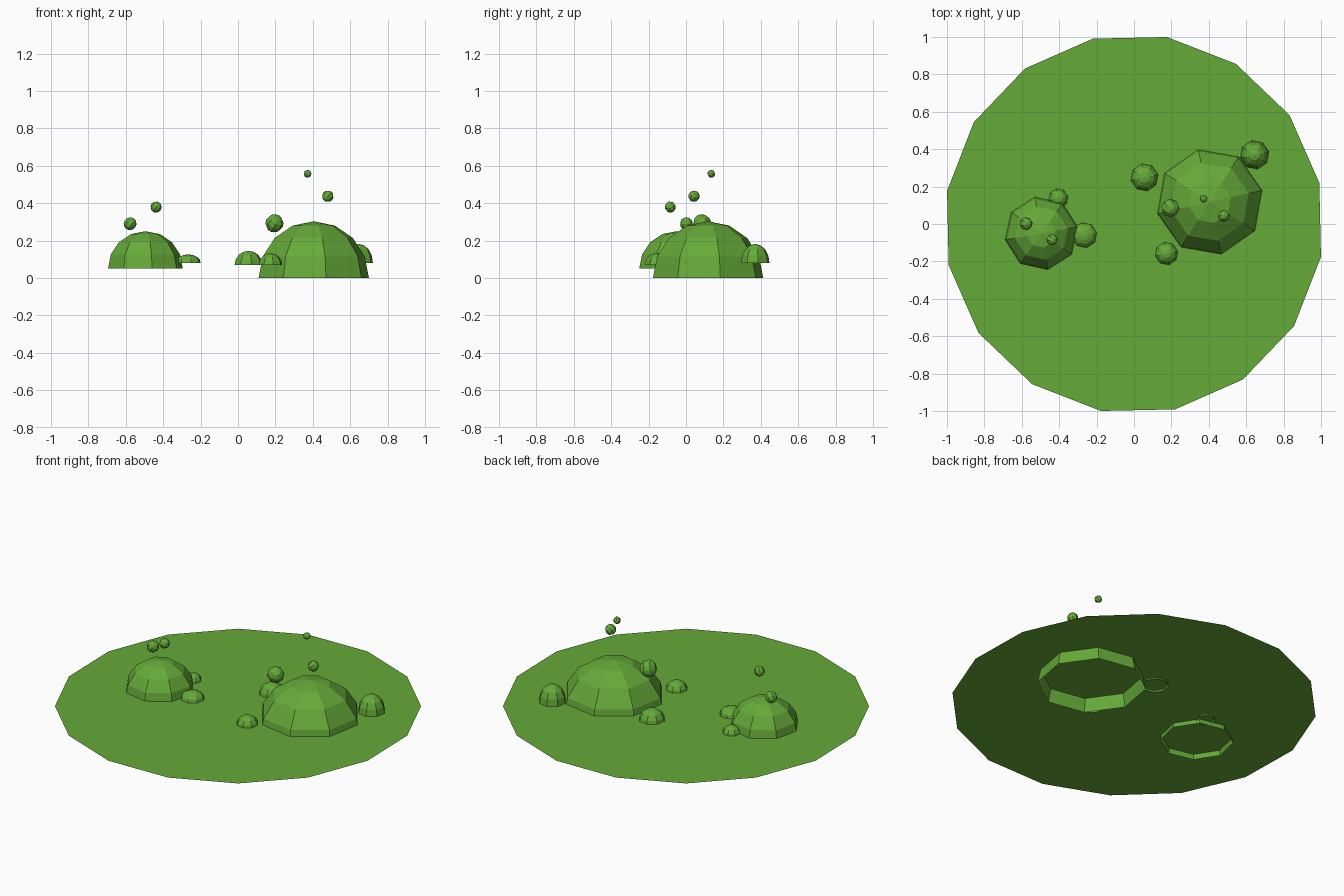
import bpy, bmesh
from math import sin, cos, pi, radians
from mathutils import Matrix, Euler

if "Cube" in bpy.data.objects:
    bpy.data.objects.remove(bpy.data.objects["Cube"])

green = bpy.data.materials.new("slime_green")
green.diffuse_color = (0.13, 0.40, 0.04, 1)
green.use_nodes = True
green.node_tree.nodes["Principled BSDF"].inputs["Base Color"].default_value = green.diffuse_color


def add_object(name, bm, location=(0, 0, 0)):
    mesh = bpy.data.meshes.new(name)
    bm.to_mesh(mesh)
    bm.free()
    mesh.materials.append(green)
    obj = bpy.data.objects.new(name, mesh)
    obj.location = location
    bpy.context.collection.objects.link(obj)
    return obj


def dome(name, x, y, z, radius, height, phase=12, sides=8, rings=4):
    """Open-bottomed faceted half sphere with its rim at z."""
    bm = bmesh.new()
    loops = []
    for i in range(rings):
        a = pi / 2 * i / rings
        loops.append([bm.verts.new((radius * cos(a) * cos(radians(phase) + 2 * pi * k / sides),
                                    radius * cos(a) * sin(radians(phase) + 2 * pi * k / sides),
                                    height * sin(a))) for k in range(sides)])
    top = bm.verts.new((0, 0, height))
    for k in range(sides):
        n = (k + 1) % sides
        for low, high in zip(loops, loops[1:]):
            bm.faces.new((low[k], low[n], high[n], high[k]))
        bm.faces.new((loops[-1][k], loops[-1][n], top))
    return add_object(name, bm, (x, y, z))


def droplet(name, x, y, z, radius, tilt):
    """Small faceted ball floating above a bubble."""
    bm = bmesh.new()
    rot = Euler([radians(t) for t in tilt]).to_matrix().to_4x4()
    bmesh.ops.create_uvsphere(bm, u_segments=8, v_segments=6, radius=radius, matrix=rot)
    return add_object(name, bm, (x, y, z))


# Flat pool surface
bm = bmesh.new()
bmesh.ops.create_circle(bm, cap_ends=True, segments=16, radius=1.015,
                        matrix=Matrix.Rotation(radians(12.5), 4, 'Z'))
for f in bm.faces:
    f.normal_update()
    if f.normal.z < 0:
        f.normal_flip()
add_object("pool_surface", bm, (0, 0, 0.08))

# Two large bubbles
dome("large_bubble", 0.405, 0.118, 0.0, 0.302, 0.303, 12.5)
dome("medium_bubble", -0.495, -0.05, 0.05, 0.203, 0.20, 10)

# Small bubbles around them: x, y, z, radius, height
for i, b in enumerate([(0.056, 0.249, 0.07, 0.076, 0.075),
                       (0.174, -0.158, 0.068, 0.064, 0.064),
                       (0.645, 0.370, 0.08, 0.078, 0.102),
                       (-0.404, 0.137, 0.07, 0.054, 0.054),
                       (-0.266, -0.060, 0.08, 0.068, 0.046)]):
    dome(f"small_bubble_{i + 1}", *b)

# Floating droplets: x, y, z, radius, tilt
for i, d in enumerate([(0.195, 0.086, 0.292, 0.049, (35, 25, 10)),
                       (0.480, 0.043, 0.437, 0.031, (20, 40, 60)),
                       (0.372, 0.135, 0.557, 0.021, (50, 10, 30)),
                       (-0.577, 0.002, 0.290, 0.035, (15, 35, 20)),
                       (-0.438, -0.084, 0.379, 0.030, (40, 15, 45))]):
    droplet(f"droplet_{i + 1}", *d)
